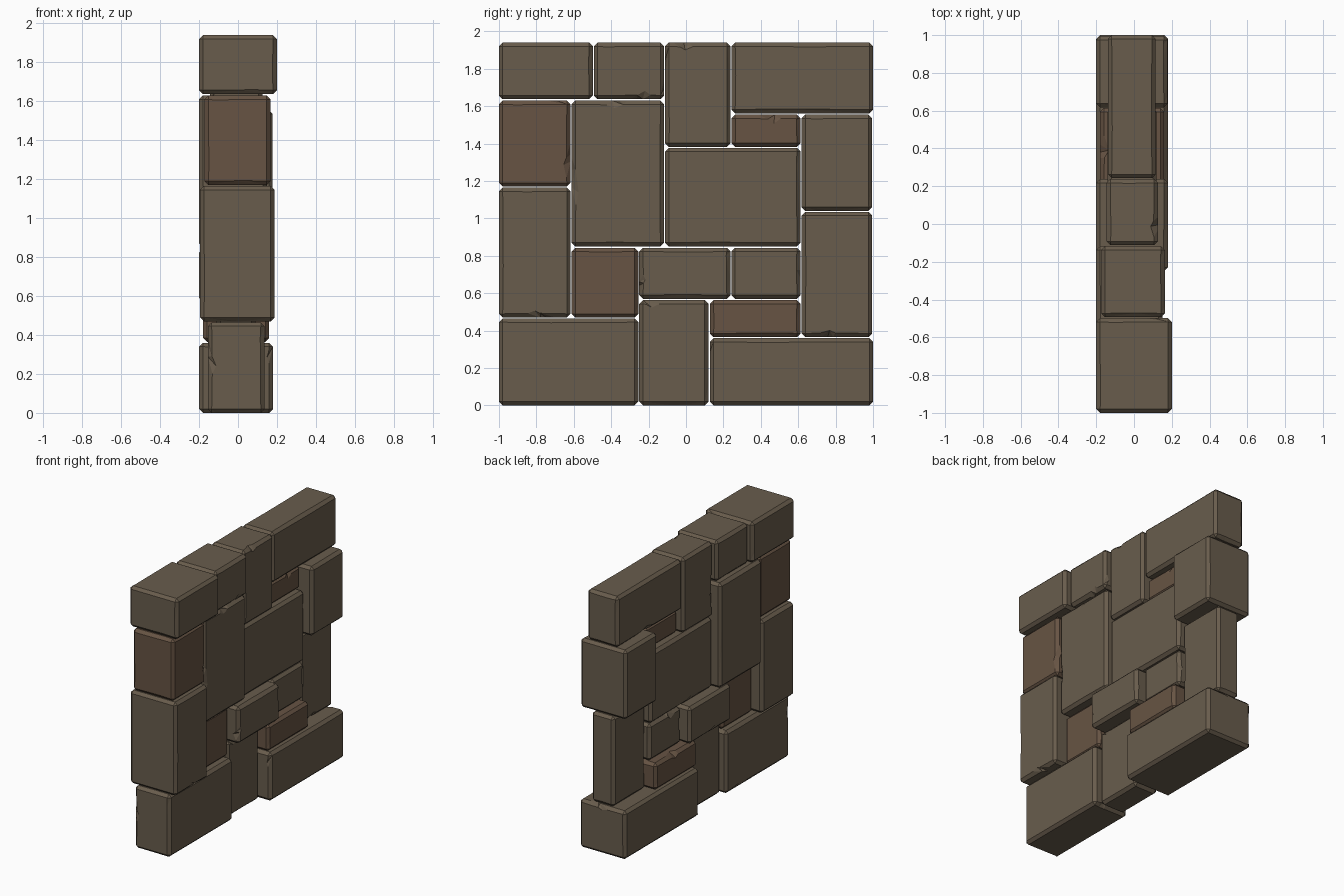
import bpy, bmesh, random
from mathutils import Vector

if "Cube" in bpy.data.objects:
    bpy.data.objects.remove(bpy.data.objects["Cube"])

random.seed(7)
BEVEL = 0.02


def material(name, rgb):
    m = bpy.data.materials.new(name)
    m.diffuse_color = (*rgb, 1)
    m.use_nodes = True
    m.node_tree.nodes["Principled BSDF"].inputs["Base Color"].default_value = m.diffuse_color
    return m


grey = material("grey_stone", (0.14, 0.108, 0.073))
brown = material("brown_stone", (0.135, 0.088, 0.057))


def stone(name, x0, x1, y0, y1, z0, z1, mat):
    lo, hi = Vector((x0, y0, z0)), Vector((x1, y1, z1))
    bm = bmesh.new()
    bmesh.ops.create_cube(bm, size=1)
    for v in bm.verts:
        v.co = (lo + hi) / 2 + v.co * (hi - lo)
    # chamfer every edge
    bmesh.ops.bevel(bm, geom=bm.edges[:], offset=BEVEL, segments=1,
                    affect='EDGES', profile=0.5)
    bm.normal_update()
    big = [f for f in bm.faces if max(abs(c) for c in f.normal) > 0.99]
    # chip some chamfer borders by pushing split points into the flat face
    for f in big:
        centre, n = f.calc_center_median(), f.normal.copy()
        for e in f.edges[:]:
            if e.calc_length() < 0.12 or random.random() > 0.4:
                continue
            a, b = e.verts[0].co.copy(), e.verts[1].co.copy()
            inward = n.cross(b - a).normalized()
            if inward.dot(centre - a) < 0:
                inward.negate()
            t = random.uniform(0.05, 0.7)
            points = [(t, 0.003), (t + 0.09, random.uniform(0.012, 0.03)),
                      (min(t + random.uniform(0.16, 0.28), 0.96), 0.002)]
            edge, start, t_prev = e, e.verts[0], 0.0
            for t, depth in points:
                edge, v = bmesh.utils.edge_split(edge, start, (t - t_prev) / (1 - t_prev))
                v.co = a.lerp(b, t) + inward * depth
                # continue along the remaining part of the border
                edge = min(v.link_edges,
                           key=lambda k: (k.other_vert(v).co - b).length)
                start, t_prev = v, t
                # place exactly on the line fraction for the next split
    strips = [f for f in bm.faces if f not in big and len(f.verts) > 4]
    bmesh.ops.triangulate(bm, faces=strips)
    bmesh.ops.recalc_face_normals(bm, faces=bm.faces[:])
    me = bpy.data.meshes.new(name)
    bm.to_mesh(me)
    bm.free()
    me.materials.append(mat)
    bpy.context.collection.objects.link(bpy.data.objects.new(name, me))


# bottom course
stone("base_left", -0.155, 0.137, -1.0, -0.255, 0.0, 0.465, grey)
stone("base_middle", -0.11, 0.09, -0.25, 0.12, 0.0, 0.563, grey)
stone("base_right", -0.2, 0.18, 0.127, 1.0, 0.0, 0.36, grey)
stone("brown_low_right", -0.18, 0.16, 0.127, 0.613, 0.365, 0.563, brown)
# lower middle course
stone("left_tall", -0.195, 0.188, -1.0, -0.617, 0.47, 1.165, grey)
stone("brown_low_left", -0.12, 0.1, -0.612, -0.255, 0.47, 0.843, brown)
stone("centre_low_left", -0.2, 0.18, -0.25, 0.238, 0.57, 0.843, grey)
stone("centre_low_right", -0.13, 0.115, 0.243, 0.613, 0.57, 0.843, grey)
stone("right_lower", -0.1, 0.085, 0.618, 0.995, 0.365, 1.035, grey)
# upper middle course
stone("centre_tall", -0.2, 0.15, -0.612, -0.117, 0.85, 1.63, grey)
stone("centre_large", -0.14, 0.12, -0.112, 0.613, 0.85, 1.377, grey)
stone("right_upper", -0.2, 0.178, 0.618, 0.995, 1.04, 1.555, grey)
stone("brown_high_left", -0.172, 0.167, -1.0, -0.617, 1.17, 1.63, brown)
stone("brown_high_right", -0.1, 0.085, 0.243, 0.613, 1.382, 1.555, brown)
# top course
stone("top_left", -0.2, 0.2, -1.0, -0.498, 1.637, 1.94, grey)
stone("top_mid_left", -0.173, 0.163, -0.493, -0.117, 1.637, 1.94, grey)
stone("top_mid_right", -0.145, 0.127, -0.112, 0.238, 1.382, 1.94, grey)
stone("top_right", -0.138, 0.115, 0.243, 1.0, 1.562, 1.94, grey)
